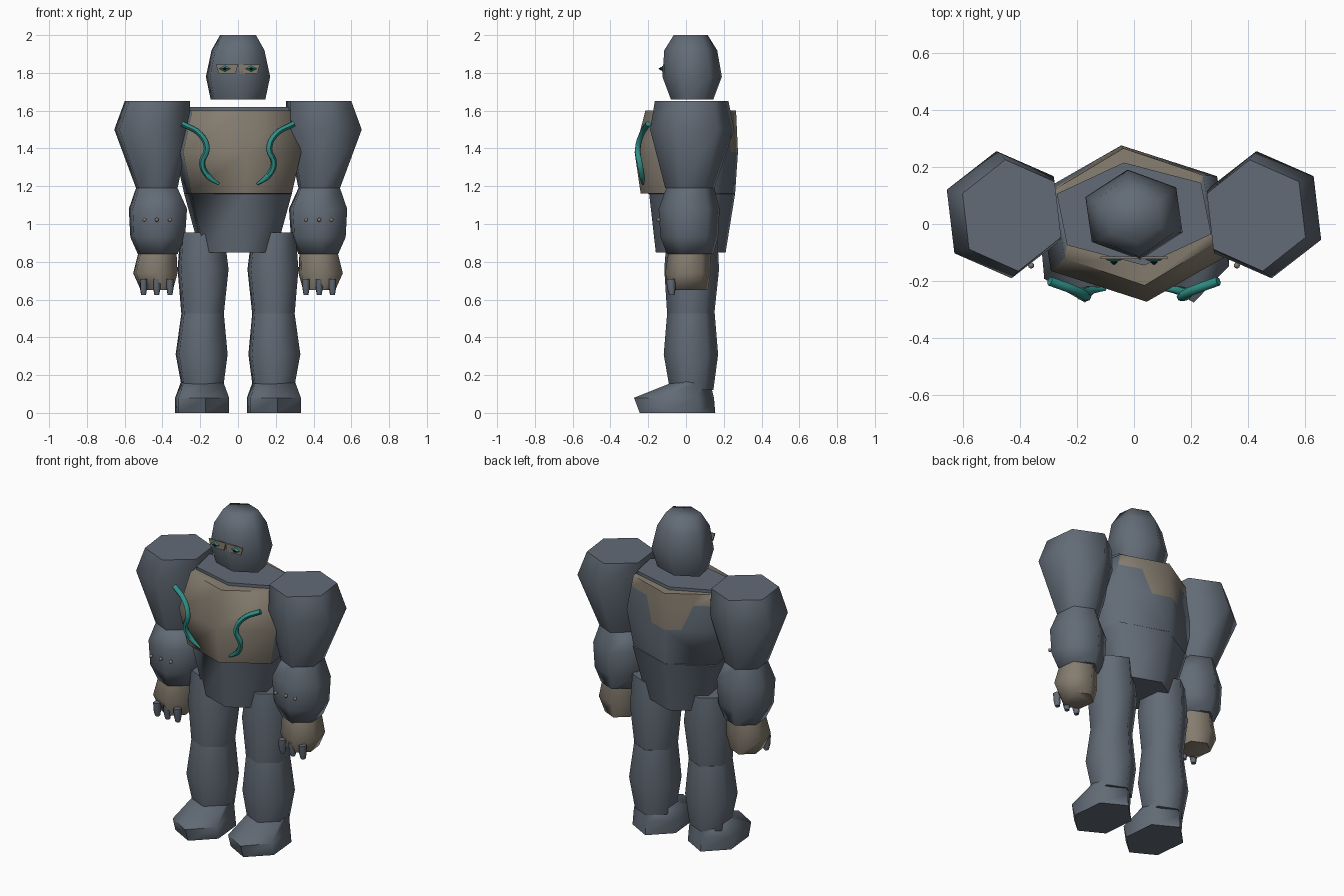
import bpy, bmesh, math
from mathutils import Vector

if "Cube" in bpy.data.objects:
    bpy.data.objects.remove(bpy.data.objects["Cube"])


def material(name, rgb):
    m = bpy.data.materials.new(name)
    m.diffuse_color = (*rgb, 1)
    m.use_nodes = True
    m.node_tree.nodes["Principled BSDF"].inputs["Base Color"].default_value = m.diffuse_color
    return m


SLATE = material("slate_armor", (0.122, 0.147, 0.181))
TAN = material("tan_stone", (0.235, 0.203, 0.158))
TEAL = material("teal_glow", (0.028, 0.27, 0.235))
DARK = material("dark_pupil", (0.008, 0.02, 0.025))

TURN = math.radians(97)  # every six-sided part shares this slight twist


def finish(name, bm, mats, angle=70):
    me = bpy.data.meshes.new(name)
    bmesh.ops.recalc_face_normals(bm, faces=bm.faces)
    bm.to_mesh(me)
    bm.free()
    for m in mats:
        me.materials.append(m)
    ob = bpy.data.objects.new(name, me)
    bpy.context.collection.objects.link(ob)
    bpy.ops.object.select_all(action='DESELECT')
    bpy.context.view_layer.objects.active = ob
    ob.select_set(True)
    bpy.ops.object.shade_smooth_by_angle(angle=math.radians(angle))
    return ob


def hex_loft(rings):
    """Rings are (z, x_min, x_max, y_min, y_max) of twisted hexagons."""
    bm = bmesh.new()
    loops = []
    for z, x0, x1, y0, y1 in rings:
        rx = (x1 - x0) / 2 / math.cos(math.radians(23))
        ry = (y1 - y0) / 2 / math.sin(TURN)
        loops.append([bm.verts.new(((x0 + x1) / 2 + rx * math.cos(TURN + i * math.pi / 3),
                                    (y0 + y1) / 2 + ry * math.sin(TURN + i * math.pi / 3), z))
                      for i in range(6)])
    for a, b in zip(loops, loops[1:]):
        for i in range(6):
            j = (i + 1) % 6
            bm.faces.new((a[i], a[j], b[j], b[i]))
    bm.faces.new(loops[0])
    bm.faces.new(loops[-1])
    return bm


def pair(name, rings, mat):
    """Left and right copies; x extents are distances from the centre plane."""
    for side, s in (("left", -1), ("right", 1)):
        rr = [(z, min(s * a, s * b), max(s * a, s * b), y0, y1) for z, a, b, y0, y1 in rings]
        finish(f"{side}_{name}", hex_loft(rr), [mat])


# Head
finish("head", hex_loft([
    (1.66, -0.145, 0.145, -0.08, 0.145),
    (1.78, -0.17, 0.17, -0.125, 0.19),
    (1.92, -0.14, 0.14, -0.115, 0.165),
    (2.00, -0.095, 0.095, -0.065, 0.115)]), [SLATE])

# Torso with raised chest plate and back yoke
bm = hex_loft([
    (0.85, -0.20, 0.20, -0.16, 0.21),
    (1.16, -0.285, 0.285, -0.195, 0.26),
    (1.161, -0.285, 0.285, -0.24, 0.26),
    (1.38, -0.335, 0.335, -0.272, 0.275),
    (1.60, -0.28, 0.28, -0.215, 0.265),
    (1.602, -0.27, 0.27, -0.145, 0.215),
    (1.62, -0.27, 0.27, -0.145, 0.215)])
bmesh.ops.recalc_face_normals(bm, faces=bm.faces)
back = [f for f in bm.faces if f.normal.y > 0.5 and f.calc_center_median().z > 1.3]
for co, no in (((0, 0, 1.53), (0, 0, 1)), ((-0.17, 0, 1.5), (1, 0, 0.35)),
               ((0.11, 0, 1.5), (1, 0, -0.35))):
    geom = set(back)
    for f in back:
        geom.update(f.edges)
        geom.update(f.verts)
    bmesh.ops.bisect_plane(bm, geom=list(geom), plane_co=co, plane_no=no)
    back = [f for f in bm.faces if f.normal.y > 0.5 and f.calc_center_median().z > 1.3]
for f in bm.faces:
    c, n = f.calc_center_median(), f.normal
    chest = n.y < -0.5 and 1.165 < c.z < 1.6
    lip = 1.6 < c.z < 1.602 and abs(c.y - 0.03) > 0.1
    yoke = n.y > 0.5 and 1.38 < c.z < 1.6 and (c.z > 1.53 or -0.16 < c.x < 0.10)
    f.material_index = int(chest or lip or yoke)
finish("torso", bm, [SLATE, TAN])

# Arms
pair("upper_arm", [
    (1.19, 0.32, 0.54, -0.11, 0.15),
    (1.50, 0.255, 0.655, -0.19, 0.255),
    (1.65, 0.255, 0.60, -0.165, 0.225)], SLATE)
pair("forearm", [
    (0.84, 0.32, 0.53, -0.10, 0.145),
    (0.93, 0.28, 0.57, -0.135, 0.17),
    (1.08, 0.27, 0.578, -0.145, 0.178),
    (1.19, 0.32, 0.54, -0.105, 0.15)], SLATE)
pair("hand", [
    (0.65, 0.345, 0.515, -0.085, 0.115),
    (0.74, 0.32, 0.555, -0.11, 0.132),
    (0.84, 0.325, 0.53, -0.095, 0.13)], TAN)
for i, x in enumerate((0.36, 0.43, 0.50), 1):
    pair(f"finger_{i}", [
        (0.625, x - 0.013, x + 0.013, -0.09, -0.06),
        (0.66, x - 0.019, x + 0.019, -0.10, -0.055),
        (0.71, x - 0.019, x + 0.019, -0.105, -0.055)], SLATE)

# Forearm studs
for side, s in (("left", -1), ("right", 1)):
    for i, x in enumerate((0.36, 0.43, 0.495), 1):
        bm = bmesh.new()
        bmesh.ops.create_icosphere(bm, subdivisions=1, radius=0.012)
        bmesh.ops.translate(bm, verts=bm.verts, vec=(s * x, -0.145, 1.022))
        finish(f"{side}_forearm_stud_{i}", bm, [TAN])

# Legs
pair("thigh", [
    (0.525, 0.075, 0.30, -0.10, 0.15),
    (0.76, 0.05, 0.32, -0.115, 0.175),
    (0.955, 0.075, 0.305, -0.10, 0.165)], SLATE)
pair("shin", [
    (0.12, 0.08, 0.295, -0.085, 0.145),
    (0.31, 0.055, 0.33, -0.118, 0.17),
    (0.525, 0.075, 0.30, -0.10, 0.152)], SLATE)
pair("foot", [
    (0.0, 0.047, 0.333, -0.245, 0.155),
    (0.08, 0.047, 0.333, -0.275, 0.148),
    (0.17, 0.08, 0.30, -0.05, 0.125)], SLATE)

# Eyes: flat plate, diamond iris, small pupil
for side, s in (("left", -1), ("right", 1)):
    bm = bmesh.new()
    outline = ((0.0, 1.845), (0.117, 1.845), (0.103, 1.798), (0.012, 1.798))
    f = bm.faces.new([bm.verts.new((s * x, -0.122, z)) for x, z in outline])
    new = bmesh.ops.extrude_face_region(bm, geom=[f])["geom"]
    bmesh.ops.translate(bm, verts=[v for v in new if isinstance(v, bmesh.types.BMVert)],
                        vec=(0, 0.008, 0))
    finish(f"{side}_eye_plate", bm, [TAN], 30)
    for part, w, h, d, y, mat in (("iris", 0.031, 0.016, 0.012, -0.124, TEAL),
                                  ("pupil", 0.013, 0.010, 0.012, -0.133, DARK)):
        bm = bmesh.new()
        rim = [bm.verts.new((s * 0.07 + dx * w, y, 1.822 + dz * h))
               for dx, dz in ((1, 0), (0, 1), (-1, 0), (0, -1))]
        for tip_y in (y - d, y + d):
            tip = bm.verts.new((s * 0.07, tip_y, 1.822))
            for i in range(4):
                bm.faces.new((rim[i], rim[(i + 1) % 4], tip))
        finish(f"{side}_eye_{part}", bm, [mat], 30)

# Winding chest veins
path = ((0.295, -0.2, 1.53), (0.2, -0.235, 1.475), (0.165, -0.255, 1.4),
        (0.19, -0.245, 1.32), (0.155, -0.232, 1.25), (0.1, -0.228, 1.21))
for side, s in (("left", -1), ("right", 1)):
    cu = bpy.data.curves.new(f"{side}_chest_vein", 'CURVE')
    cu.dimensions = '3D'
    cu.bevel_depth = 0.016
    cu.bevel_resolution = 1
    cu.resolution_u = 4
    cu.use_fill_caps = True
    sp = cu.splines.new('BEZIER')
    sp.bezier_points.add(len(path) - 1)
    for i, (bp, p) in enumerate(zip(sp.bezier_points, path)):
        bp.co = Vector((s * p[0], p[1], p[2]))
        bp.handle_left_type = bp.handle_right_type = 'AUTO'
        bp.radius = 0.35 if i == len(path) - 1 else 1
    cu.materials.append(TEAL)
    ob = bpy.data.objects.new(cu.name, cu)
    bpy.context.collection.objects.link(ob)
    bpy.ops.object.select_all(action='DESELECT')
    bpy.context.view_layer.objects.active = ob
    ob.select_set(True)
    bpy.ops.object.convert(target='MESH')
    bpy.ops.object.shade_smooth_by_angle(angle=math.radians(60))
